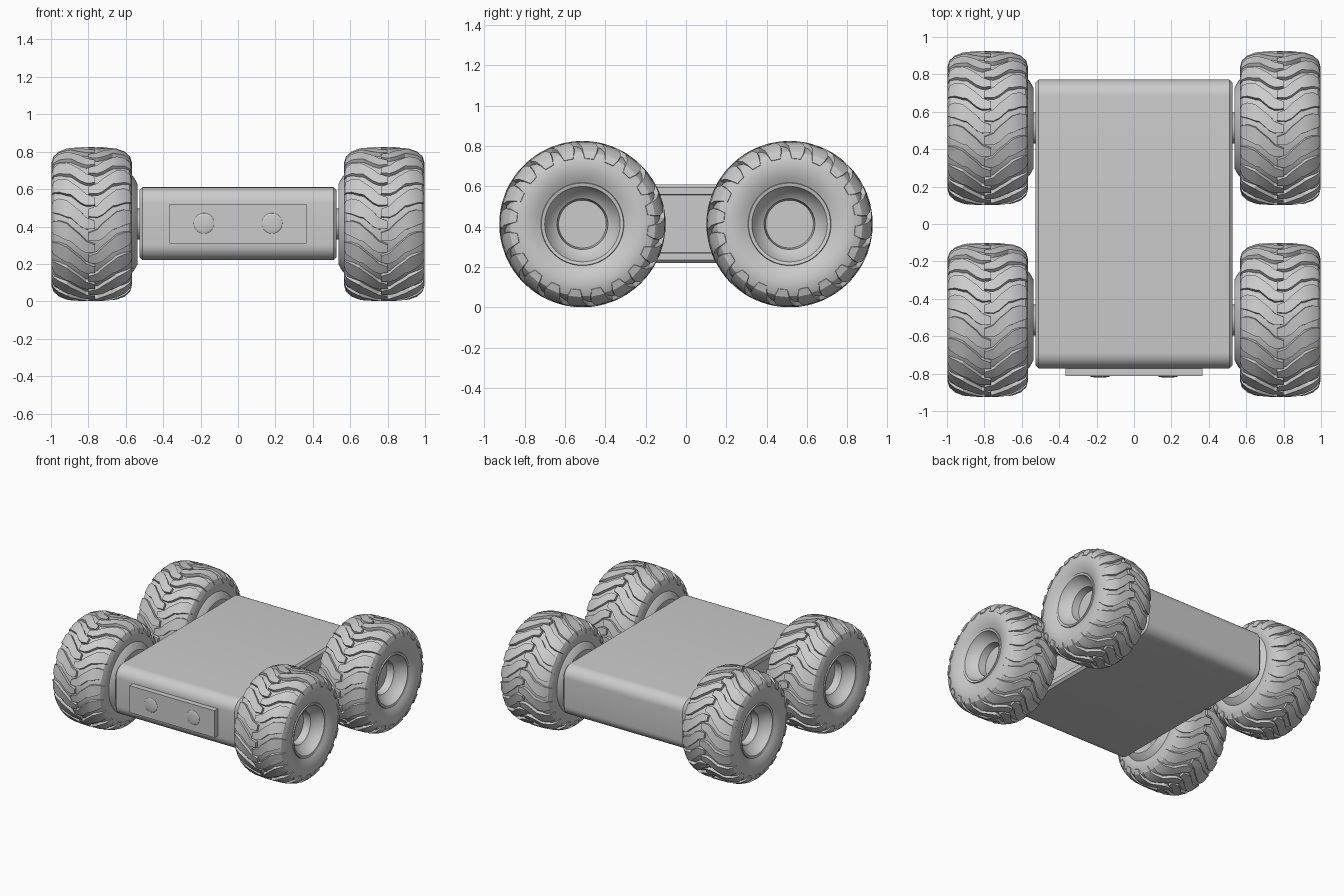
import bpy, bmesh
from math import sin, cos, pi, hypot, radians

if "Cube" in bpy.data.objects:
    bpy.data.objects.remove(bpy.data.objects["Cube"])

WX, WY, WZ = 0.782, 0.513, 0.413      # wheel centre


def finish(bm, name, angle=30):
    bmesh.ops.recalc_face_normals(bm, faces=bm.faces)
    me = bpy.data.meshes.new(name)
    bm.to_mesh(me)
    bm.free()
    ob = bpy.data.objects.new(name, me)
    bpy.context.collection.objects.link(ob)
    bpy.ops.object.select_all(action='DESELECT')
    ob.select_set(True)
    bpy.context.view_layer.objects.active = ob
    bpy.ops.object.shade_smooth_by_angle(angle=radians(angle))
    return ob


def skin(bm, rings, cap=True, closed=False):
    rings = [[bm.verts.new(p) for p in r] for r in rings]
    n = len(rings[0])
    pairs = list(zip(rings, rings[1:])) + ([(rings[-1], rings[0])] if closed else [])
    for a, b in pairs:
        for i in range(n):
            j = (i + 1) % n
            bm.faces.new((a[i], a[j], b[j], b[i]))
    if cap:
        bm.faces.new(rings[0])
        bm.faces.new(rings[-1])


def lathe(name, profile, side, cy, closed=False, seg=64):
    # profile points are (distance from wheel centre towards outside, radius)
    bm = bmesh.new()
    rings = [[(side * (WX + d), cy + r * cos(2 * pi * k / seg), WZ + r * sin(2 * pi * k / seg))
              for k in range(seg)] for d, r in profile]
    skin(bm, rings, not closed, closed)
    return finish(bm, name)


def rounded_loop(x, inset, rad=0.085, hy=0.772, zc=0.415, hz=0.195, n=8):
    hy, hz, rad = hy - inset, hz - inset, rad - inset
    pts = []
    for q, (sy, sz) in enumerate(((1, 1), (-1, 1), (-1, -1), (1, -1))):
        for k in range(n + 1):
            a = pi / 2 * (q + k / n)
            pts.append((x, sy * (hy - rad) + rad * cos(a), zc + sz * (hz - rad) + rad * sin(a)))
    return pts


# body: rounded slab with chamfered rims and recessed side panels
half = [(0.495, 0.052), (0.527, 0.05), (0.527, 0.016), (0.511, 0.0)]
bm = bmesh.new()
skin(bm, [rounded_loop(-x, i) for x, i in half] + [rounded_loop(x, i) for x, i in half[::-1]])
finish(bm, "body")

# front sensor panel
bm = bmesh.new()
bmesh.ops.create_cube(bm, size=1)
for v in bm.verts:
    v.co = (v.co.x * 0.735, -0.788 + v.co.y * 0.05, 0.415 + v.co.z * 0.21)
finish(bm, "front_panel")

# two domed sensor lenses
for s, label in ((-1, "left"), (1, "right")):
    bm = bmesh.new()
    bmesh.ops.create_uvsphere(bm, u_segments=32, v_segments=16, radius=0.055)
    for v in bm.verts:
        v.co = (v.co.x + s * 0.182, v.co.y * 0.15 - 0.813, v.co.z + 0.417)
    finish(bm, label + "_sensor")

# tyre carcass, closed loop around the section
flank = [(0.185, 0.2), (0.198, 0.225), (0.211, 0.26), (0.215, 0.295), (0.211, 0.33),
         (0.198, 0.357), (0.17, 0.374), (0.12, 0.385), (0.06, 0.39)]
tyre = flank + [(0, 0.391)] + [(-d, r) for d, r in flank[::-1]]

# rim: dished outside with deep socket, shallow cap on the inside
rim = [(0.06, 0.02), (0.06, 0.118), (0.115, 0.126), (0.125, 0.142), (0.165, 0.175),
       (0.192, 0.187), (0.196, 0.203), (0.175, 0.21), (-0.17, 0.275), (-0.208, 0.268),
       (-0.225, 0.25), (-0.245, 0.215), (-0.243, 0.19), (-0.225, 0.16), (-0.225, 0.02)]

# tread lug: (across, radius, angle offset, half width in radians)
LUGS = 20
lug = [(-0.018, 0.390, -0.01, 0.055), (0.03, 0.390, 0.01, 0.085), (0.06, 0.389, 0.07, 0.11),
       (0.11, 0.386, 0.18, 0.105), (0.13, 0.382, 0.21, 0.125), (0.17, 0.373, 0.25, 0.12),
       (0.198, 0.356, 0.26, 0.105), (0.212, 0.325, 0.26, 0.075)]


def tread(name, side, cy):
    bm = bmesh.new()
    for half_side in (-1, 1):
        for i in range(LUGS):
            a0 = 2 * pi * (i + 0.25 * (1 + half_side)) / LUGS
            rings = []
            for k, (d, r, off, w) in enumerate(lug):
                p, q = lug[max(k - 1, 0)], lug[min(k + 1, len(lug) - 1)]
                tx, tr = q[0] - p[0], q[1] - p[1]
                L = hypot(tx, tr)
                nx, nr = -tr / L, tx / L
                h = 0.022 if d < 0.16 else 0.016 if d < 0.19 else 0.009
                if k == len(lug) - 1:
                    h = 0.004
                ring = []
                for hh, ang in ((-0.008, -w), (h, -w * 0.9), (h, w * 0.9), (-0.008, w)):
                    a = a0 + off + ang
                    rr = r + nr * hh
                    x = side * WX + half_side * (d + nx * hh)
                    # angle runs from front over the top
                    ring.append((x, cy - rr * cos(a), WZ + rr * sin(a)))
                rings.append(ring)
            skin(bm, rings)
    finish(bm, name, 25)


for side, sl in ((-1, "left"), (1, "right")):
    for cy, yl in ((-WY, "front"), (WY, "rear")):
        tag = f"{yl}_{sl}_"
        lathe(tag + "tyre", tyre, side, cy, closed=True)
        lathe(tag + "rim", rim, side, cy)
        tread(tag + "tread", side, cy)
        # axle stub between body and wheel
        lathe(tag + "axle", [(-0.30, 0.083), (-0.2, 0.083)], side, cy, seg=32)
